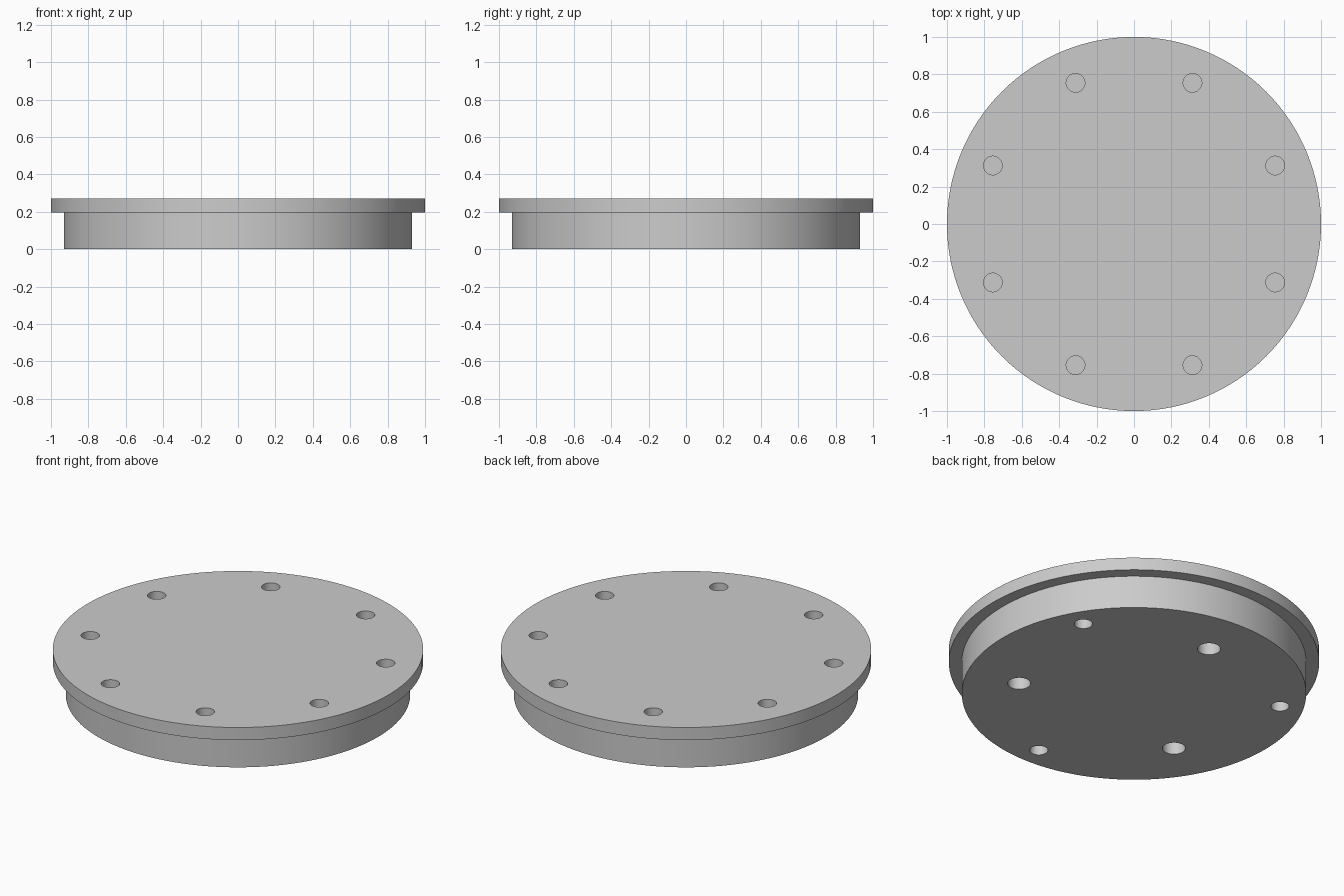
import bpy
import bmesh
from math import cos, sin, radians
from mathutils import Matrix

cube = bpy.data.objects.get("Cube")
if cube:
    bpy.data.objects.remove(cube, do_unlink=True)

TOP, SEAM = 0.27, 0.195          # cover top and flange underside
RIM_R, BODY_R = 1.0, 0.93

grey = bpy.data.materials.new("plain grey")
grey.use_nodes = True
colour = (0.6, 0.6, 0.6, 1)
grey.diffuse_color = colour
grey.node_tree.nodes["Principled BSDF"].inputs["Base Color"].default_value = colour


def make_object(name, bm):
    bmesh.ops.recalc_face_normals(bm, faces=bm.faces)
    mesh = bpy.data.meshes.new(name)
    bm.to_mesh(mesh)
    bm.free()
    mesh.materials.append(grey)
    obj = bpy.data.objects.new(name, mesh)
    bpy.context.collection.objects.link(obj)
    return obj


def stepped_disc(name, profile, sides):
    """Solid of rings joined by walls, closed with a flat cap at each end."""
    bm = bmesh.new()
    rings = []
    for r, z in profile:
        angles = [radians(360 * i / sides) for i in range(sides)]
        rings.append([bm.verts.new((r * cos(a), r * sin(a), z)) for a in angles])
    for low, high in zip(rings, rings[1:]):
        for i in range(sides):
            j = (i + 1) % sides
            bm.faces.new((low[i], low[j], high[j], high[i]))
    bm.faces.new(rings[0])
    bm.faces.new(rings[-1])
    return make_object(name, bm)


def add_pins(bm, count, start, ring_r, pin_r, z0, z1):
    """Circular pattern of cylinders used to drill the holes."""
    for i in range(count):
        a = radians(start + 360 * i / count)
        place = Matrix.Translation((ring_r * cos(a), ring_r * sin(a), (z0 + z1) / 2))
        bmesh.ops.create_cone(bm, cap_ends=True, segments=40, radius1=pin_r,
                              radius2=pin_r, depth=z1 - z0, matrix=place)


# Cover: plug body below, wider flange above
cover = stepped_disc("flanged_cover", [(BODY_R, 0), (BODY_R, SEAM), (RIM_R, SEAM), (RIM_R, TOP)], 128)

# Blind holes: eight in the flange, two sets of three in the underside
pins = bmesh.new()
add_pins(pins, 8, 22.5, 0.817, 0.05, SEAM, TOP + 0.1)
add_pins(pins, 3, 30, 0.80, 0.049, -0.1, SEAM)
add_pins(pins, 3, 90, 0.63, 0.062, -0.1, SEAM)
cutter = make_object("hole_cutter", pins)
cutter.hide_render = True

drill = cover.modifiers.new("holes", "BOOLEAN")
drill.operation = "DIFFERENCE"
drill.solver = "EXACT"
drill.object = cutter

bpy.ops.object.select_all(action="DESELECT")
cover.select_set(True)
bpy.context.view_layer.objects.active = cover
bpy.ops.object.modifier_apply(modifier=drill.name)
bpy.data.objects.remove(cutter, do_unlink=True)
bpy.ops.object.shade_smooth_by_angle(angle=radians(30))
